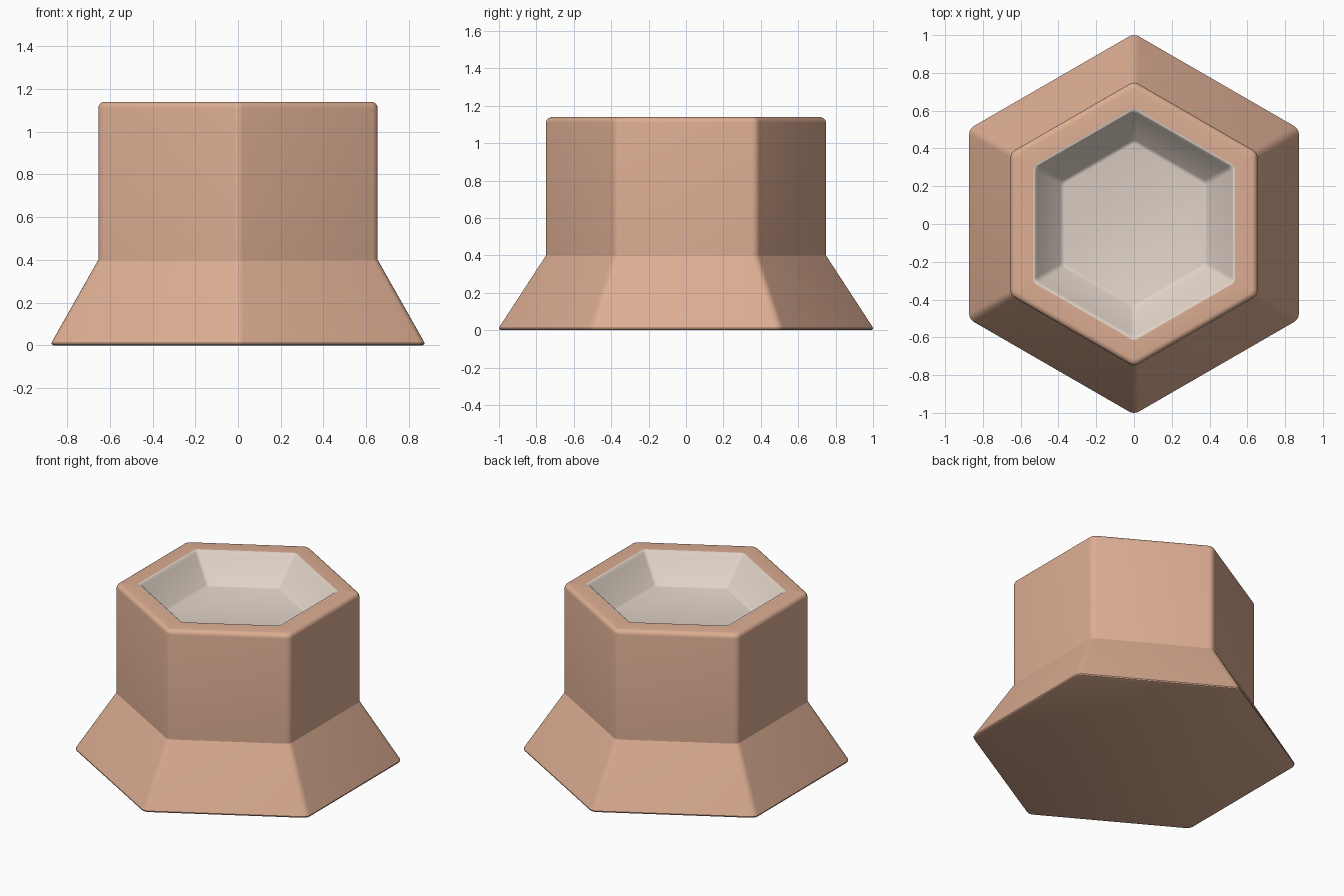
import bpy, bmesh
from math import cos, sin, pi, radians

if "Cube" in bpy.data.objects:
    bpy.data.objects.remove(bpy.data.objects["Cube"])


def hex_ring(bm, apothem, z, r, steps=4):
    """Hexagon with corners on +-y, corners filleted with radius r."""
    ring = []
    centre = (apothem - r) / cos(pi / 6)
    for i in range(6):
        a = pi / 2 + i * pi / 3
        for k in range(steps + 1):
            t = a - pi / 6 + k * pi / 3 / steps
            ring.append(bm.verts.new((centre * cos(a) + r * cos(t),
                                      centre * sin(a) + r * sin(t), z)))
    return ring


def loft(name, profile, colour, cap_first=False, cap_last=False):
    bm = bmesh.new()
    rings = [hex_ring(bm, *p) for p in profile]
    n = len(rings[0])
    for lo, hi in zip(rings, rings[1:]):
        for i in range(n):
            j = (i + 1) % n
            bm.faces.new((lo[i], lo[j], hi[j], hi[i]))
    if cap_first:
        bm.faces.new(rings[0][::-1])
    if cap_last:
        bm.faces.new(rings[-1])
    me = bpy.data.meshes.new(name)
    bm.to_mesh(me)
    bm.free()
    ob = bpy.data.objects.new(name, me)
    bpy.context.collection.objects.link(ob)
    mat = bpy.data.materials.new(name + "_colour")
    mat.diffuse_color = (*colour, 1)
    mat.use_nodes = True
    mat.node_tree.nodes["Principled BSDF"].inputs["Base Color"].default_value = mat.diffuse_color
    me.materials.append(mat)
    bpy.ops.object.select_all(action='DESELECT')
    ob.select_set(True)
    bpy.context.view_layer.objects.active = ob
    bpy.ops.object.shade_smooth_by_angle(angle=radians(28))
    return ob


# Outer body: flared foot, straight hexagonal wall, rounded rim
body = [(0.862, 0.0, 0.042), (0.871, 0.004, 0.05), (0.873, 0.012, 0.052),
        (0.868, 0.022, 0.05), (0.654, 0.40, 0.045)]
b = 0.03
body += [(0.654 - b + b * cos(t * pi / 8), 1.14 - b + b * sin(t * pi / 8),
          0.045 - b * 0.5 * (1 - cos(t * pi / 8))) for t in range(5)]
body += [(0.535, 1.14, 0.03)]
loft("hex_body", body, (0.72, 0.42, 0.29), cap_first=True)

# Recessed bowl: soft lip, sloped walls, flat floor
bowl = [(0.535, 1.14, 0.03), (0.524, 1.137, 0.03), (0.515, 1.128, 0.03),
        (0.508, 1.116, 0.03), (0.388, 0.976, 0.03),
        (0.380, 0.969, 0.03), (0.370, 0.966, 0.03)]
loft("bowl_recess", bowl, (0.76, 0.66, 0.58), cap_last=True)
